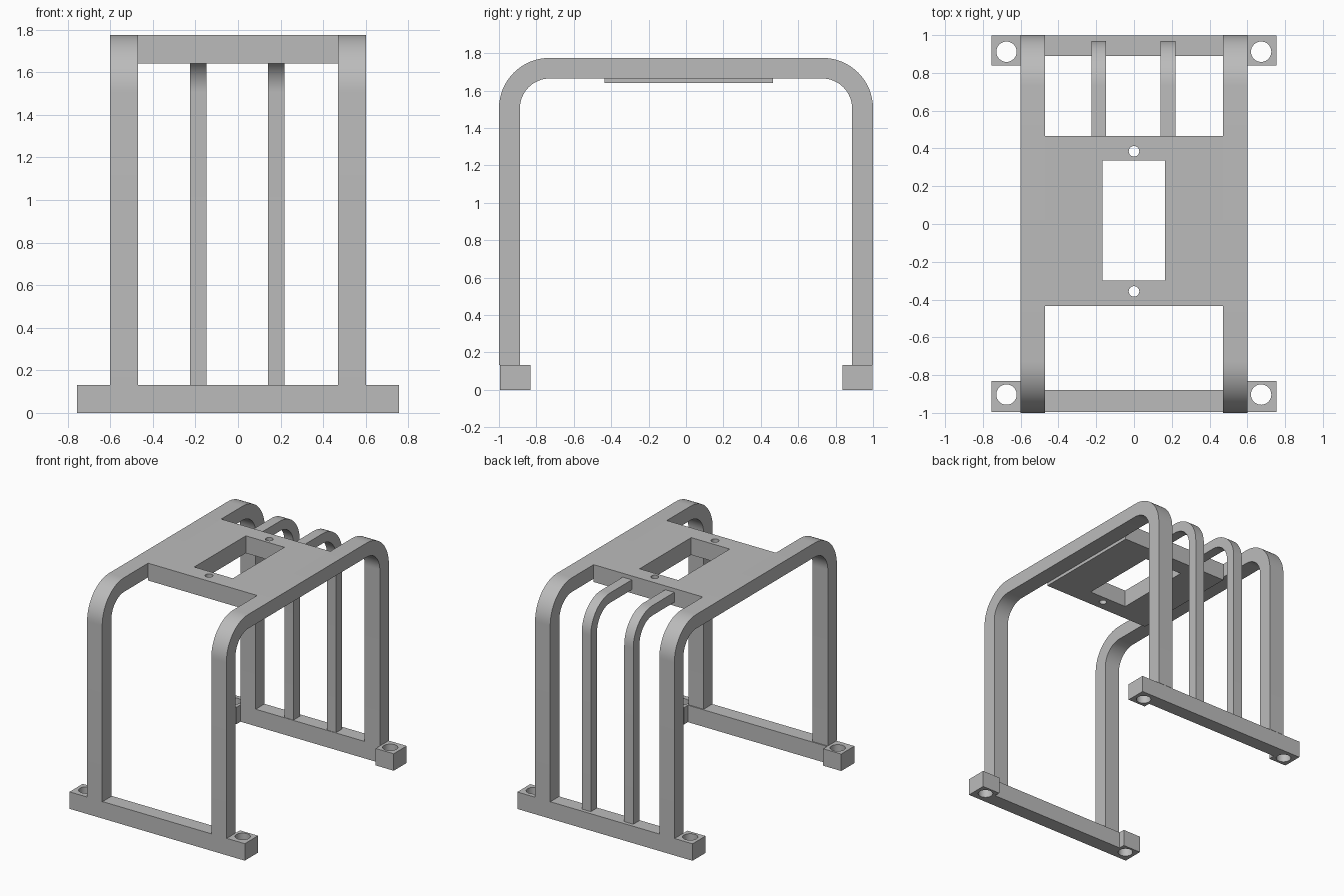
import bpy, bmesh
from math import sin, cos, pi, radians
from mathutils import Matrix

if "Cube" in bpy.data.objects:
    bpy.data.objects.remove(bpy.data.objects["Cube"], do_unlink=True)

grey = bpy.data.materials.new("plain_grey")
grey.use_nodes = True
COLOUR = (0.5, 0.5, 0.5, 1)
grey.diffuse_color = COLOUR
grey.node_tree.nodes["Principled BSDF"].inputs["Base Color"].default_value = COLOUR

TOP = 1.775        # top of the frame
FOOT = 0.132       # height of the footings
INNER = 0.47       # inner and outer faces of the main hoops
OUTER = 0.6
# Maps a (y, z) profile onto a slab extruded along x
SIDEWAYS = Matrix(((0, 0, 1), (1, 0, 0), (0, 1, 0))).to_4x4()


def slab(name, outlines, low, high, turn=Matrix()):
    """Extrude closed outlines (the first is the rim, the rest are holes)."""
    curve = bpy.data.curves.new(name + "_outline", 'CURVE')
    curve.dimensions = '2D'
    curve.fill_mode = 'BOTH'
    curve.extrude = (high - low) / 2
    for points in outlines:
        spline = curve.splines.new('POLY')
        spline.points.add(len(points) - 1)
        for p, (u, v) in zip(spline.points, points):
            p.co = (u, v, 0, 1)
        spline.use_cyclic_u = True
    helper = bpy.data.objects.new(name + "_helper", curve)
    bpy.context.collection.objects.link(helper)
    graph = bpy.context.evaluated_depsgraph_get()
    mesh = bpy.data.meshes.new_from_object(helper.evaluated_get(graph))
    bpy.data.objects.remove(helper, do_unlink=True)

    bm = bmesh.new()
    bm.from_mesh(mesh)
    bmesh.ops.remove_doubles(bm, verts=bm.verts, dist=0.0001)
    bm.transform(turn @ Matrix.Translation((0, 0, (low + high) / 2)))
    bmesh.ops.recalc_face_normals(bm, faces=bm.faces)
    bm.to_mesh(mesh)
    bm.free()
    mesh.materials.clear()
    mesh.materials.append(grey)
    obj = bpy.data.objects.new(name, mesh)
    bpy.context.collection.objects.link(obj)
    bpy.ops.object.select_all(action='DESELECT')
    obj.select_set(True)
    bpy.context.view_layer.objects.active = obj
    bpy.ops.object.shade_smooth_by_angle(angle=radians(30))
    return obj


def arc(cx, cy, r, start, end, steps=16):
    return [(cx + r * cos(start + (end - start) * i / steps),
             cy + r * sin(start + (end - start) * i / steps))
            for i in range(steps + 1)]


def circle(cx, cy, r):
    return arc(cx, cy, r, 0, 2 * pi, 32)[:-1]


def rect(x0, x1, y0, y1):
    return [(x0, y0), (x1, y0), (x1, y1), (x0, y1)]


# Main hoops: two legs and a rail in one rounded band
def hoop_line(y, z, r):
    return ([(y, FOOT)] + arc(y - r, z - r, r, 0, pi / 2)
            + arc(r - y, z - r, r, pi / 2, pi) + [(-y, FOOT)])

hoop = hoop_line(1, TOP, 0.27) + hoop_line(0.888, TOP - 0.11, 0.16)[::-1]
for side, x0, x1 in (("left", INNER, OUTER), ("right", -OUTER, -INNER)):
    slab(side + "_hoop", [hoop], x0, x1, SIDEWAYS)

# Thin rear bars that curve over into the top plate
PLATE_BACK, PLATE_FRONT = 0.465, -0.435
bar_top = TOP - 0.03
bar = ([(0.97, FOOT)] + arc(0.73, bar_top - 0.24, 0.24, 0, pi / 2)
       + [(PLATE_BACK, bar_top), (PLATE_BACK, bar_top - 0.077)]
       + arc(0.73, bar_top - 0.24, 0.163, pi / 2, 0) + [(0.893, FOOT)])
for side, x in (("left", 0.18), ("right", -0.186)):
    slab(side + "_rear_bar", [bar], x - 0.039, x + 0.039, SIDEWAYS)

# Top plate with a window and two screw holes
slab("top_plate",
     [rect(-INNER, INNER, PLATE_FRONT, PLATE_BACK),
      rect(-0.167, 0.165, -0.3, 0.335),
      circle(0, 0.385, 0.028), circle(0, -0.357, 0.028)],
     TOP - 0.135, TOP)

# Footings: a cross bar with a wider drilled foot at each end
END = 0.755
for name, out, bar_in, foot_in, hole in (
        ("front_footing", -0.995, -0.88, -0.832, -0.903),
        ("rear_footing", 0.998, 0.889, 0.838, 0.912)):
    rim = [(-END, out), (END, out), (END, foot_in), (OUTER, foot_in),
           (OUTER, bar_in), (-OUTER, bar_in), (-OUTER, foot_in), (-END, foot_in)]
    slab(name, [rim, circle(0.673, hole, 0.054), circle(-0.675, hole, 0.054)],
         0, FOOT)
